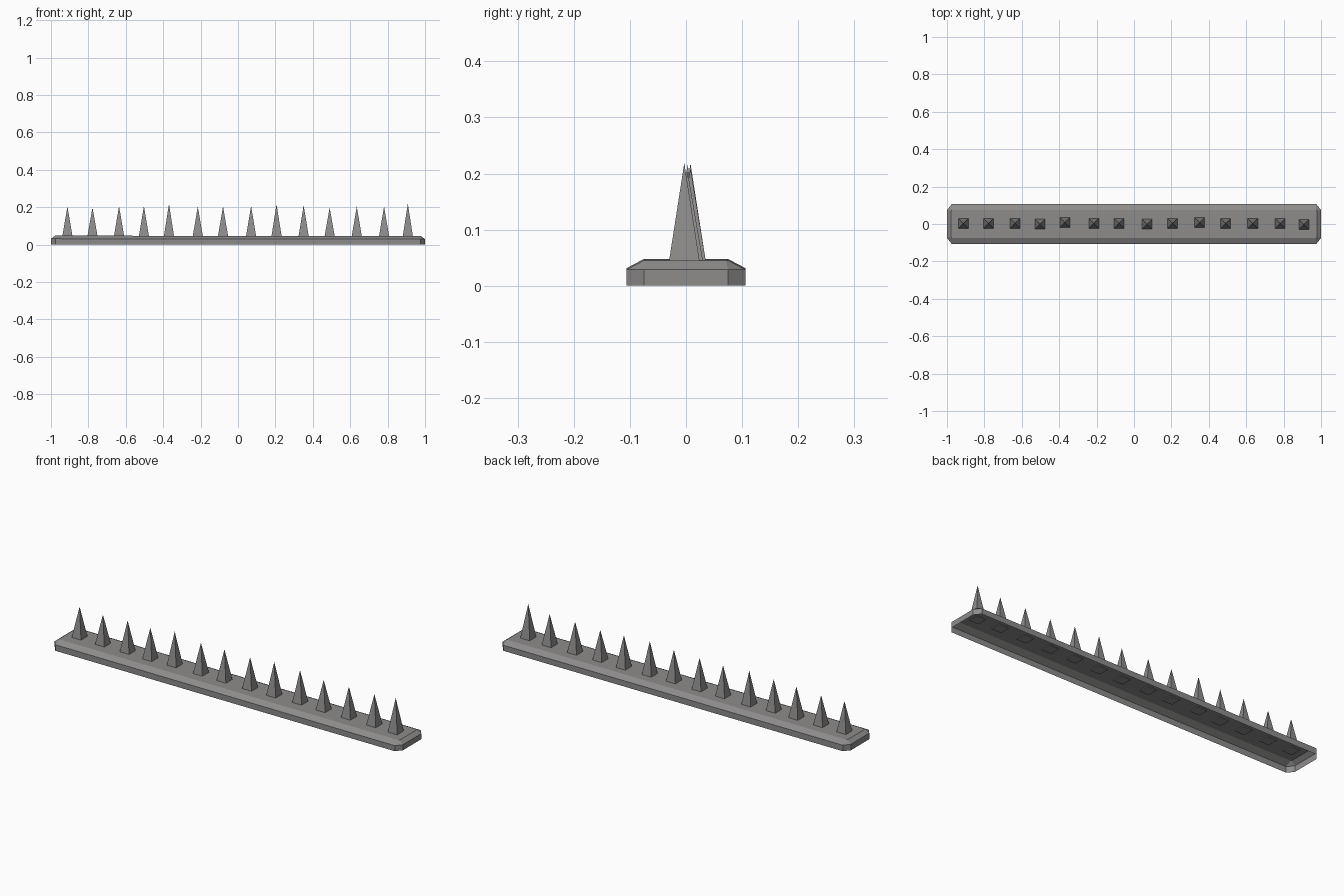
import bpy, bmesh

if "Cube" in bpy.data.objects:
    bpy.data.objects.remove(bpy.data.objects["Cube"])

metal = bpy.data.materials.new("dull grey metal")
metal.diffuse_color = (0.27, 0.262, 0.26, 1)
metal.use_nodes = True
metal.node_tree.nodes["Principled BSDF"].inputs["Base Color"].default_value = metal.diffuse_color


def add_object(name, bm):
    bmesh.ops.recalc_face_normals(bm, faces=bm.faces)
    mesh = bpy.data.meshes.new(name)
    bm.to_mesh(mesh)
    bm.free()
    mesh.materials.append(metal)
    obj = bpy.data.objects.new(name, mesh)
    bpy.context.collection.objects.link(obj)
    return obj


def tilt(x):
    # strip is very slightly thicker towards the left end
    return -0.0012 * x


# Base strip: open-bottomed shell with clipped corners and a sloped top edge
def ring(bm, hx, hy, cx, cy, z, lean):
    pts = [(hx, hy - cy), (hx - cx, hy), (-hx + cx, hy), (-hx, hy - cy),
           (-hx, -hy + cy), (-hx + cx, -hy), (hx - cx, -hy), (hx, -hy + cy)]
    return [bm.verts.new((x, y, z + lean * tilt(x))) for x, y in pts]


bm = bmesh.new()
rings = [ring(bm, 1.0, 0.106, 0.025, 0.031, 0.0, 0),
         ring(bm, 1.0, 0.106, 0.025, 0.031, 0.030, 1),
         ring(bm, 0.978, 0.075, 0.004, 0.004, 0.0465, 1)]
for low, high in zip(rings, rings[1:]):
    for i in range(8):
        j = (i + 1) % 8
        bm.faces.new((low[i], low[j], high[j], high[i]))
top = bm.faces.new(rings[2])
bm.normal_update()
base = add_object("base_strip", bm)

# Spikes: square pyramids with small differences in place and height
HALF, FOOT = 0.0275, 0.042
spikes = [(-0.912, 0.003, 0.204), (-0.778, 0.003, 0.198), (-0.636, 0.003, 0.206),
          (-0.503, -0.001, 0.206), (-0.369, 0.008, 0.218), (-0.215, 0.003, 0.203),
          (-0.080, 0.003, 0.205), (0.070, -0.001, 0.206), (0.206, 0.003, 0.216),
          (0.351, 0.008, 0.210), (0.490, 0.003, 0.198), (0.635, 0.003, 0.203),
          (0.781, 0.003, 0.203), (0.908, -0.003, 0.219)]
for n, (x, y, tip) in enumerate(spikes, 1):
    bm = bmesh.new()
    foot = [bm.verts.new((x + sx * HALF, y + sy * HALF, FOOT))
            for sx, sy in ((-1, -1), (1, -1), (1, 1), (-1, 1))]
    peak = bm.verts.new((x, y, tip))
    bm.faces.new(foot)
    for i in range(4):
        bm.faces.new((foot[i], foot[(i + 1) % 4], peak))
    add_object(f"spike_{n:02d}", bm)
